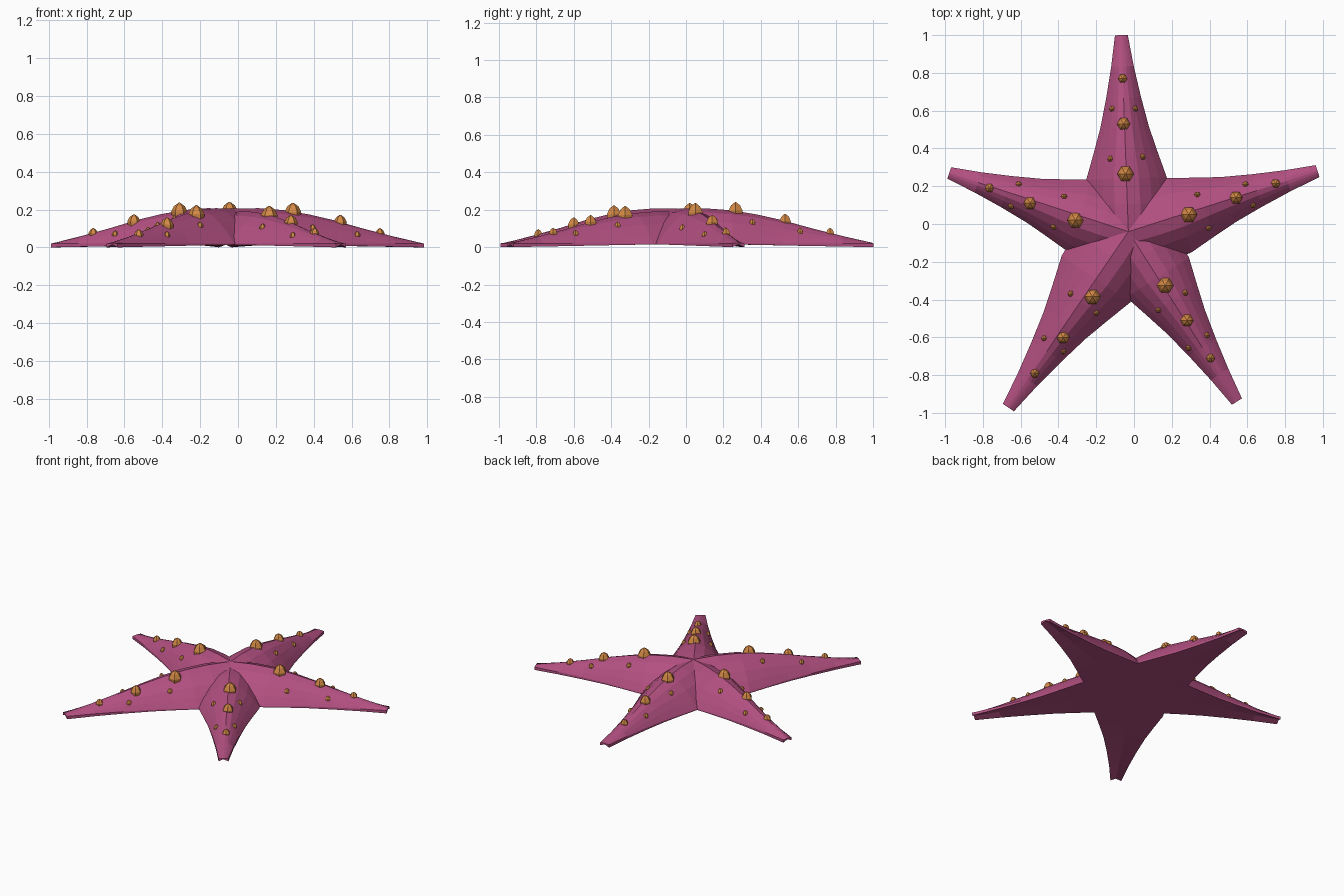
import bpy, bmesh, math
from mathutils import Vector

if "Cube" in bpy.data.objects:
    bpy.data.objects.remove(bpy.data.objects["Cube"])

CENTRE = Vector((-0.03, -0.04))
# arm profile: fraction along arm, half width, ridge height, lower edge height
PROFILE = [(0, .20, .205, .015), (.14, .215, .207, .015), (.27, .207, .197, .014),
           (.40, .165, .175, .012), (.53, .125, .145, .009), (.68, .09, .102, .006),
           (.84, .058, .06, .003), (1, .033, .022, 0)]
RIM, SEG = 0.02, 10

# name: tip, width scale, height scale, three ridge bumps then four small side bumps
ARMS = {
    "back": ((-.067, 1.0), 1.03, 1.0,
             [(-.045, .265), (-.055, .53), (-.06, .77),
              (-.115, .61), (.005, .61), (-.125, .345), (.045, .355)]),
    "right": ((.972, .28), 1.0, 1.0,
              [(.29, .05), (.54, .14), (.75, .215),
               (.335, .155), (.395, -.02), (.59, .21), (.63, .10)]),
    "left": ((-.978, .27), .97, 1.0,
             [(-.31, .02), (-.55, .11), (-.765, .19),
              (-.37, .145), (-.425, -.015), (-.61, .21), (-.65, .095)]),
    "front_left": ((-.665, -.972), 1.06, 1.0,
                   [(-.22, -.385), (-.375, -.6), (-.525, -.79),
                    (-.335, -.37), (-.2, -.47), (-.475, -.605), (-.375, -.675)]),
    "front_right": ((.545, -.94), .95, .92,
                    [(.165, -.325), (.28, -.51), (.405, -.71),
                     (.13, -.455), (.27, -.365), (.385, -.59), (.29, -.655)]),
}
RADII = [.05, .04, .028, .019, .019, .019, .019]


def material(name, rgb):
    m = bpy.data.materials.new(name)
    m.diffuse_color = (*rgb, 1)
    m.use_nodes = True
    m.node_tree.nodes["Principled BSDF"].inputs["Base Color"].default_value = m.diffuse_color
    return m


def finish(bm, name, mat):
    bmesh.ops.recalc_face_normals(bm, faces=bm.faces)
    me = bpy.data.meshes.new(name)
    bm.to_mesh(me)
    bm.free()
    me.materials.append(mat)
    bpy.context.collection.objects.link(bpy.data.objects.new(name, me))


def loft(bm, rings):
    rows = [[bm.verts.new(p) for p in r] for r in rings]
    n = len(rows[0])
    for a, b in zip(rows, rows[1:]):
        for i in range(n):
            j = (i + 1) % n
            bm.faces.new((a[i], a[j], b[j], b[i]))
    bm.faces.new(rows[0])
    bm.faces.new(rows[-1])


def dome(u, h):
    return RIM + (h - RIM) * (1 - min(1, abs(u)) ** 1.8)


def surface(t, off, ws, hs):
    # height of the arm's skin at a fraction t and sideways offset
    for a, b in zip(PROFILE, PROFILE[1:]):
        if t <= b[0]:
            k = (t - a[0]) / (b[0] - a[0])
            w, h = (a[i] + (b[i] - a[i]) * k for i in (1, 2))
            return dome(off / (w * ws), h * hs)
    return RIM


skin = material("skin", (.45, .08, .22))
bump = material("bump", (.65, .25, .06))

for name, (tip, ws, hs, spots) in ARMS.items():
    axis = Vector(tip) - CENTRE
    length = axis.length
    d = axis / length
    side = Vector((-d.y, d.x))

    # tapering arm with domed top and slightly hollow underside
    rings = []
    for t, w, h, low in PROFILE:
        w *= ws
        h = max(h * hs, .021)
        us = [math.cos(math.pi * i / SEG) for i in range(SEG + 1)]
        sec = [(0, .015), (w, low)] + [(w * u, dome(u, h)) for u in us] + [(-w, low)]
        base = CENTRE + axis * t
        rings.append([(*(base + side * s), z) for s, z in sec])
    bm = bmesh.new()
    loft(bm, rings)
    finish(bm, name + "_arm", skin)

    # six-sided pointed bumps
    bm = bmesh.new()
    for (x, y), r in zip(spots, RADII):
        rel = Vector((x, y)) - CENTRE
        z = surface(rel.dot(d) / length, rel.dot(side), ws, hs)
        loft(bm, [[(x + r * k * .8 * math.cos(a), y + r * k * .8 * math.sin(a), z + r * up)
                   for a in (math.pi * i / 3 for i in range(6))]
                  for k, up in ((1, -.6), (1.1, 0), (.7, .6), (.08, .95))])
    finish(bm, name + "_bumps", bump)
